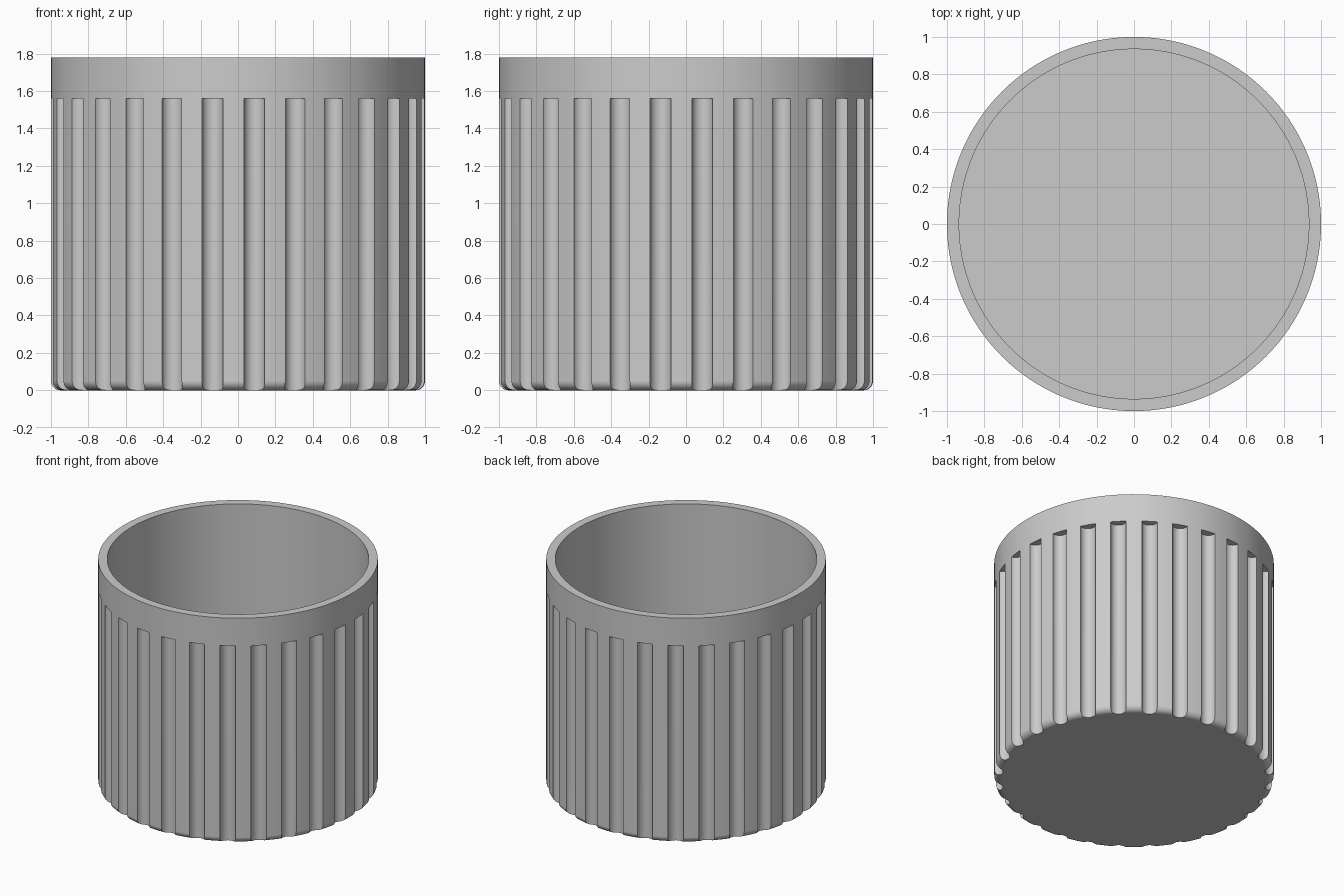
import bpy
import bmesh
from math import sin, cos, pi, radians
from mathutils import Matrix, Vector

if "Cube" in bpy.data.objects:
    bpy.data.objects.remove(bpy.data.objects["Cube"])

HEIGHT, RADIUS, INNER, FLOOR = 1.78, 1.0, 0.935, 0.065
FILLET, GROOVES, GROOVE_R, GROOVE_TOP = 0.05, 28, 0.056, 1.56

# Plain grey material
grey = bpy.data.materials.new("plain grey")
grey.use_nodes = True
colour = (0.6, 0.6, 0.6, 1)
grey.diffuse_color = colour
grey.node_tree.nodes["Principled BSDF"].inputs["Base Color"].default_value = colour


def make_object(name, bm):
    bmesh.ops.recalc_face_normals(bm, faces=bm.faces[:])
    mesh = bpy.data.meshes.new(name)
    bm.to_mesh(mesh)
    bm.free()
    mesh.materials.append(grey)
    obj = bpy.data.objects.new(name, mesh)
    bpy.context.collection.objects.link(obj)
    return obj


def revolve(name, profile, segments):
    """Closed solid from (radius, z) points, capped at both ends."""
    bm = bmesh.new()
    rings = []
    for r, z in profile:
        rings.append([bm.verts.new((r * cos(2 * pi * i / segments),
                                    r * sin(2 * pi * i / segments), z))
                      for i in range(segments)])
    for low, high in zip(rings, rings[1:]):
        for i in range(segments):
            j = (i + 1) % segments
            bm.faces.new((low[i], low[j], high[j], high[i]))
    bm.faces.new(rings[0])
    bm.faces.new(rings[-1])
    return make_object(name, bm)


# Cup body: rounded foot, straight wall, flat rim, hollow inside
foot = [(RADIUS - FILLET + FILLET * sin(a), FILLET - FILLET * cos(a))
        for a in (k * pi / 16 for k in range(9))]
cup = revolve("fluted_cup",
              foot + [(RADIUS, HEIGHT), (INNER, HEIGHT), (INNER, FLOOR)], 168)

# Round vertical flutes around the wall, open at the foot
bm = bmesh.new()
bottom = -0.1
for k in range(GROOVES):
    angle = radians(5 - 90) + 2 * pi * k / GROOVES
    centre = Vector((RADIUS * cos(angle), RADIUS * sin(angle),
                     (GROOVE_TOP + bottom) / 2))
    bmesh.ops.create_cone(bm, cap_ends=True, segments=32, radius1=GROOVE_R,
                          radius2=GROOVE_R, depth=GROOVE_TOP - bottom,
                          matrix=Matrix.Translation(centre) @ Matrix.Rotation(angle, 4, "Z"))
cutter = make_object("flute_cutter", bm)
cutter.hide_render = True

cut = cup.modifiers.new("flutes", "BOOLEAN")
cut.operation = "DIFFERENCE"
cut.solver = "EXACT"
cut.object = cutter

bpy.ops.object.select_all(action="DESELECT")
cup.select_set(True)
bpy.context.view_layer.objects.active = cup
bpy.ops.object.modifier_apply(modifier=cut.name)
bpy.data.objects.remove(cutter)

# Smooth curves with crisp rim and flute edges
bpy.ops.object.shade_smooth_by_angle(angle=radians(30))
weighted = cup.modifiers.new("weighted_normals", "WEIGHTED_NORMAL")
weighted.keep_sharp = True
